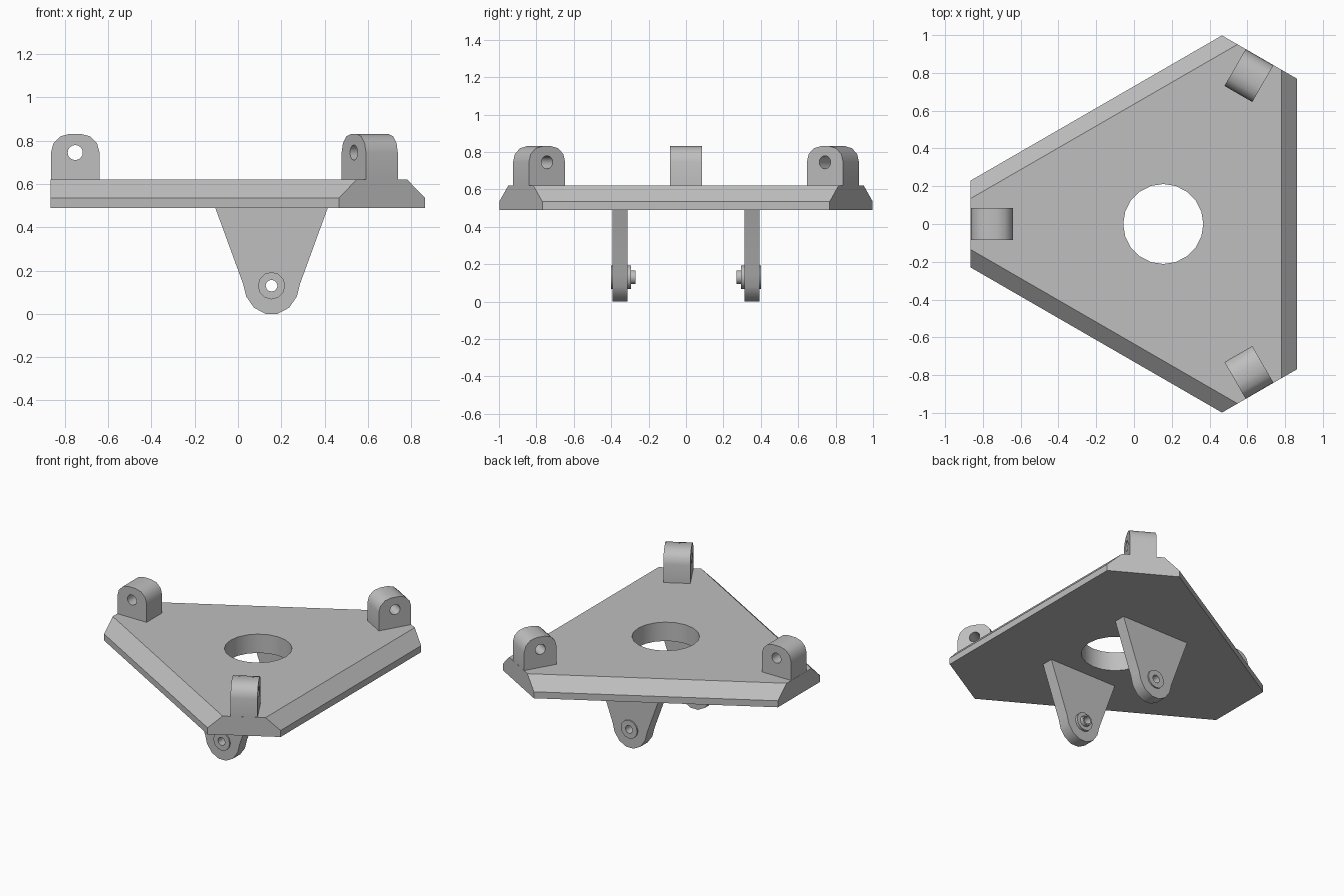
import bpy
import bmesh
from math import pi, sin, cos, radians
from mathutils import Matrix, Vector

cube = bpy.data.objects.get("Cube")
if cube:
    bpy.data.objects.remove(cube, do_unlink=True)

grey = bpy.data.materials.new("plain grey")
grey.use_nodes = True
grey.diffuse_color = (0.52, 0.52, 0.52, 1)
grey.node_tree.nodes["Principled BSDF"].inputs["Base Color"].default_value = (0.52, 0.52, 0.52, 1)

CX = 0.155                      # centre of the threefold plate
BOTTOM, RIM, TOP = 0.49, 0.535, 0.62


def skin(name, loops, closed=False):
    """Join equal-length point loops with quads; cap the ends or close the ring."""
    bm = bmesh.new()
    rings = [[bm.verts.new(p) for p in loop] for loop in loops]
    pairs = list(zip(rings, rings[1:]))
    if closed:
        pairs.append((rings[-1], rings[0]))
    else:
        bm.faces.new(rings[0])
        bm.faces.new(rings[-1])
    n = len(rings[0])
    for a, b in pairs:
        for i in range(n):
            j = (i + 1) % n
            bm.faces.new((a[i], a[j], b[j], b[i]))
    bmesh.ops.recalc_face_normals(bm, faces=bm.faces)
    mesh = bpy.data.meshes.new(name)
    bm.to_mesh(mesh)
    bm.free()
    mesh.materials.append(grey)
    obj = bpy.data.objects.new(name, mesh)
    bpy.context.collection.objects.link(obj)
    return obj


def activate(obj):
    bpy.ops.object.select_all(action="DESELECT")
    obj.select_set(True)
    bpy.context.view_layer.objects.active = obj


def smooth(obj):
    activate(obj)
    bpy.ops.object.shade_smooth_by_angle(angle=radians(35))


def drill(obj, centre, radius, depth, sides, along_y=True):
    """Cut a round hole through the part."""
    turn = Matrix.Rotation(pi / 2, 3, "X") if along_y else Matrix.Identity(3)
    loops = [[Vector(centre) + turn @ Vector((radius * cos(2 * pi * i / sides),
                                              radius * sin(2 * pi * i / sides), h))
              for i in range(sides)] for h in (-depth, depth)]
    cutter = skin("hole_cutter", loops)
    cutter.hide_render = True
    mod = obj.modifiers.new("hole", "BOOLEAN")
    mod.operation = "DIFFERENCE"
    mod.solver = "EXACT"
    mod.object = cutter
    activate(obj)
    bpy.ops.object.modifier_apply(modifier=mod.name)
    bpy.data.objects.remove(cutter, do_unlink=True)


def extrude_y(name, outline, y0, y1):
    return skin(name, [[(x, y, z) for x, z in outline] for y in (y0, y1)])


# Plate: three-cornered, with its long edges chamfered
def plate_loop(half_width, z):
    points = []
    for k in range(3):
        turn = Matrix.Rotation(k * 2 * pi / 3, 3, "Z")
        for y in (half_width, -half_width):
            points.append(turn @ Vector((-1.02, y, z)) + Vector((CX, 0, 0)))
    return points


plate = skin("plate", [plate_loop(0.23, BOTTOM), plate_loop(0.23, RIM), plate_loop(0.135, TOP)])
drill(plate, (CX, 0, 0.55), 0.212, 0.3, 20, along_y=False)
smooth(plate)

# Lugs: round-shouldered blocks at the three corners
LUG_X, HALF, FILLET, LUG_TOP = -0.752, 0.112, 0.085, 0.831
lug_outline = [(LUG_X + HALF, TOP)]
for start, side in ((0, 1), (90, -1)):
    for i in range(4):
        a = radians(start + 30 * i)
        lug_outline.append((LUG_X + side * (HALF - FILLET) + FILLET * cos(a),
                            LUG_TOP - FILLET + FILLET * sin(a)))
lug_outline.append((LUG_X - HALF, TOP))

for k, place in enumerate(("right", "front_left", "back_left")):
    lug = extrude_y(place + "_lug", lug_outline, -0.085, 0.085)
    drill(lug, (LUG_X, 0, 0.745), 0.035, 0.2, 16)
    pivot = Matrix.Translation((CX, 0, 0))
    lug.data.transform(pivot @ Matrix.Rotation(k * 2 * pi / 3, 4, "Z") @ pivot.inverted())
    smooth(lug)

# Hangers: tapered legs below the plate, each with a hollow bush
half_leg = [(0.26, BOTTOM), (0.132, 0.14), (0.117, 0.08), (0.081, 0.028), (0.028, 0)]
leg_outline = [(CX + x, z) for x, z in half_leg] + [(CX - x, z) for x, z in reversed(half_leg)]
bush_profile = [(0.027, 0.402), (0.063, 0.402), (0.063, 0.295),
                (0.037, 0.295), (0.037, 0.27), (0.027, 0.27)]
SIDES = 12

for side, place in ((-1, "front"), (1, "back")):
    leg = extrude_y(place + "_hanger", leg_outline, side * 0.312, side * 0.393)
    drill(leg, (CX, side * 0.35, 0.13), 0.045, 0.1, SIDES)
    smooth(leg)
    bush = skin(place + "_bush", [[(CX + r * cos(2 * pi * i / SIDES), side * y,
                                    0.13 + r * sin(2 * pi * i / SIDES))
                                   for i in range(SIDES)] for r, y in bush_profile], closed=True)
    smooth(bush)
